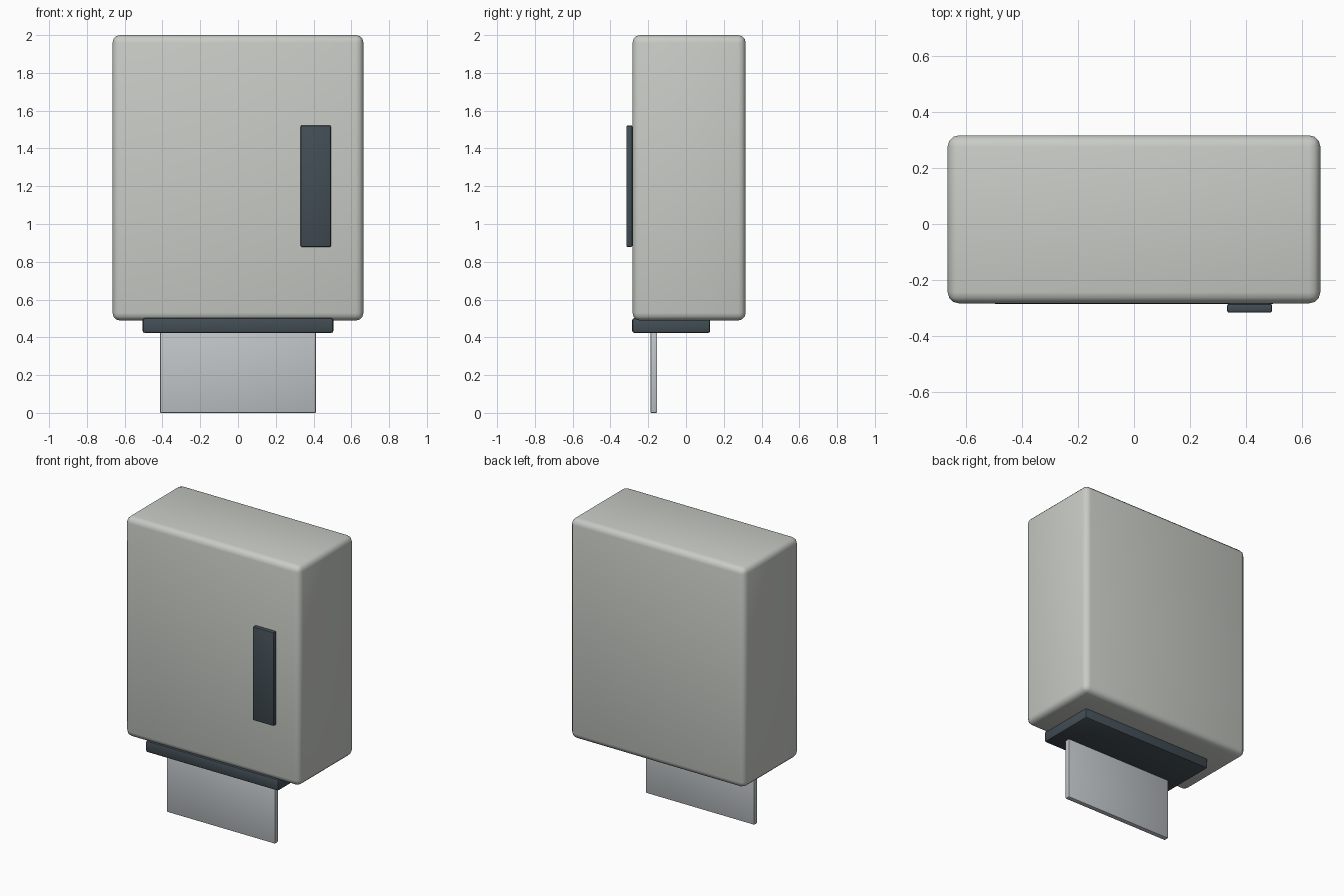
import bpy
import math

if "Cube" in bpy.data.objects:
    bpy.data.objects.remove(bpy.data.objects["Cube"])


def material(name, rgb):
    m = bpy.data.materials.new(name)
    m.diffuse_color = (*rgb, 1)
    m.use_nodes = True
    m.node_tree.nodes["Principled BSDF"].inputs["Base Color"].default_value = m.diffuse_color
    return m


def rounded_box(name, xs, ys, zs, radius, segments, mat):
    """Box given by its (min, max) extent on each axis, with rounded edges."""
    ext = (xs, ys, zs)
    bpy.ops.mesh.primitive_cube_add(size=1, location=[(a + b) / 2 for a, b in ext])
    ob = bpy.context.object
    ob.name = name
    ob.scale = [b - a for a, b in ext]
    bpy.ops.object.transform_apply(location=False, rotation=False, scale=True)
    bev = ob.modifiers.new("rounding", 'BEVEL')
    bev.width = radius
    bev.segments = segments
    bpy.ops.object.modifier_apply(modifier=bev.name)
    bpy.ops.object.shade_smooth_by_angle(angle=math.radians(35))
    ob.data.materials.append(mat)
    return ob


shell = material("shell_grey", (0.58, 0.60, 0.56))
dark = material("dark_slate", (0.055, 0.075, 0.09))
paper = material("paper_grey", (0.53, 0.56, 0.58))

# Main cabinet
rounded_box("cabinet", (-0.664, 0.664), (-0.283, 0.316), (0.489, 2.0), 0.04, 3, shell)
# Narrow window on the front
rounded_box("level_window", (0.332, 0.492), (-0.316, -0.284), (0.878, 1.522), 0.007, 2, dark)
# Outlet lip under the cabinet
rounded_box("outlet_lip", (-0.505, 0.505), (-0.285, 0.128), (0.423, 0.502), 0.012, 2, dark)
# Hanging towel sheet
rounded_box("towel_sheet", (-0.412, 0.412), (-0.187, -0.153), (0.0, 0.46), 0.004, 2, paper)
